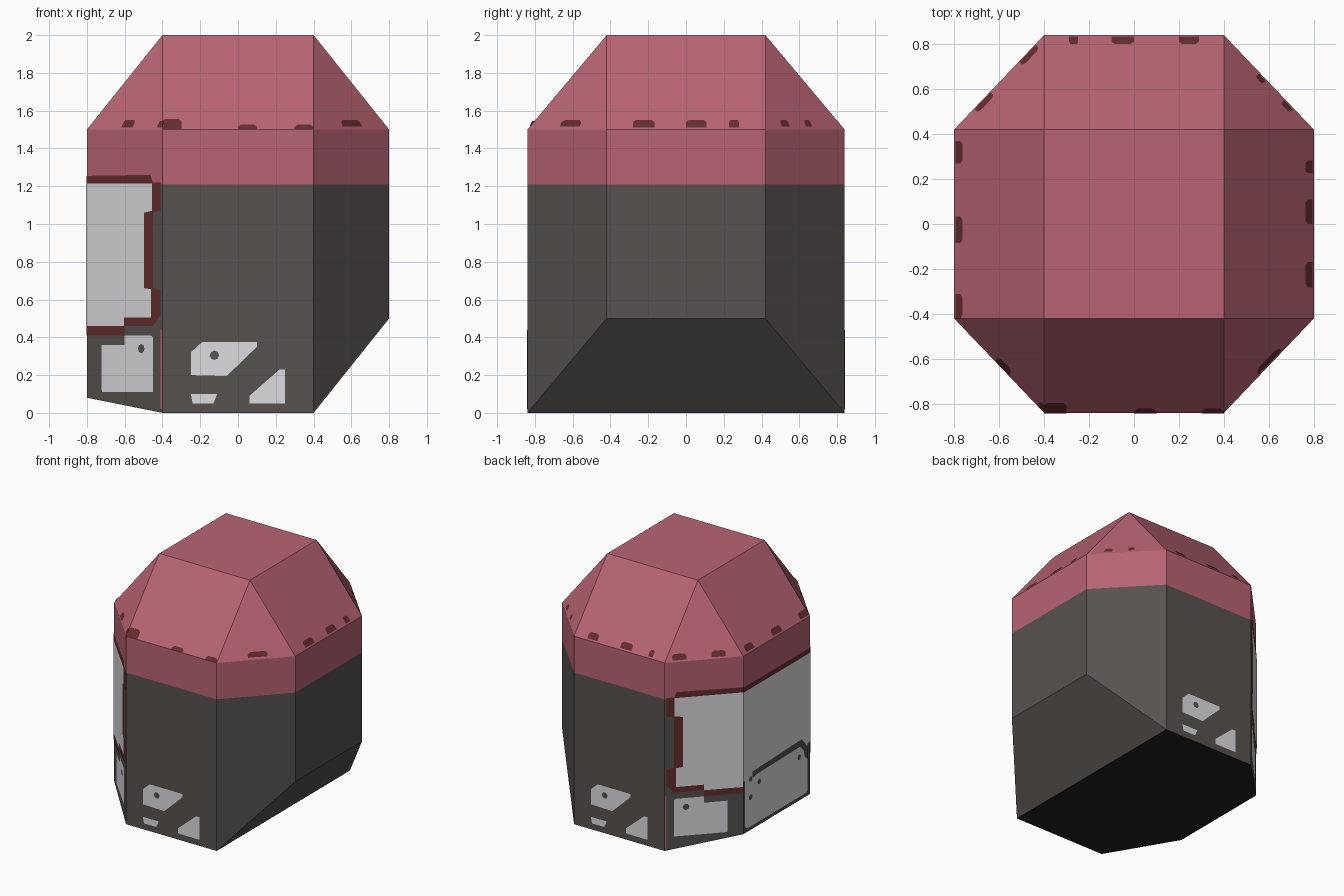
import bpy, math
from mathutils import Vector

if "Cube" in bpy.data.objects:
    bpy.data.objects.remove(bpy.data.objects["Cube"])


def material(name, hexcol):
    m = bpy.data.materials.new(name)
    rgb = [int(hexcol[i:i + 2], 16) / 255 for i in (0, 2, 4)]
    m.diffuse_color = [c / 12.92 if c < 0.04045 else ((c + 0.055) / 1.055) ** 2.4 for c in rgb] + [1]
    m.use_nodes = True
    m.node_tree.nodes["Principled BSDF"].inputs["Base Color"].default_value = m.diffuse_color
    return m


GREY = material("charcoal", "56524f")
PINK = material("dusty_pink", "b86473")
MAROON = material("maroon", "652d2d")
LIGHT = material("light_grey", "dcdce0")
BLACK = material("near_black", "202020")

# Octagonal plan; edge i runs from corner i to corner i + 1, starting at the front
PLAN = [(-.4, -.84), (.4, -.84), (.8, -.42), (.8, .42), (.4, .84), (-.4, .84), (-.8, .42), (-.8, -.42)]
BASE_Z = [0, 0, .5, .5, 0, 0, .08, .08]
BAND_Z, EAVE_Z, TOP_Z = 1.21, 1.5, 2.0


def make(name, verts, faces, mats):
    me = bpy.data.meshes.new(name)
    me.from_pydata(verts, [], faces)
    for m in mats:
        me.materials.append(m)
    me.update()
    ob = bpy.data.objects.new(name, me)
    bpy.context.collection.objects.link(ob)
    return ob


def ring_walls(lo, hi):
    return [(lo + i, lo + (i + 1) % 8, hi + (i + 1) % 8, hi + i) for i in range(8)]


# Lower body with sloped right underside; flat underside is black
verts = [(x, y, z) for (x, y), z in zip(PLAN, BASE_Z)] + [(x, y, BAND_Z) for x, y in PLAN]
body = make("lower_body", verts, ring_walls(0, 8) + [(5, 4, 1, 0), (4, 3, 2, 1), (0, 7, 6, 5)], [GREY, BLACK])
for p in body.data.polygons:
    if p.normal.z < -0.9:
        p.material_index = 1

# Roof: upright band, four trapezoid slopes, four corner triangles, flat top
verts = [(x, y, BAND_Z) for x, y in PLAN] + [(x, y, EAVE_Z) for x, y in PLAN]
verts += [(-.4, -.42, TOP_Z), (.4, -.42, TOP_Z), (.4, .42, TOP_Z), (-.4, .42, TOP_Z)]
faces = ring_walls(0, 8) + [(16, 17, 18, 19)]
for k in range(4):
    a, n = 8 + 2 * k, 16 + (k + 1) % 4
    faces += [(a, a + 1, n, 16 + k), (a + 1, 8 + (2 * k + 2) % 8, n)]
make("roof", verts, faces, [PINK])


# Point on side i: t runs along the edge, z is height, h is the offset outward
def side_point(i, t, z, h):
    a, b = Vector(PLAN[i]), Vector(PLAN[(i + 1) % 8])
    p = a.lerp(b, t)
    d = b - a
    out = Vector((d.y, -d.x)).normalized()
    n = Vector((out.x, out.y, 0))
    pos = Vector((p.x, p.y, z))
    if z >= EAVE_Z:
        mid = (a + b) / 2
        apex = Vector((.4 * (mid.x > 0) - .4 * (mid.x < 0), .42 * (mid.y > 0) - .42 * (mid.y < 0)))
        run = (mid - apex).dot(out)
        pos -= n * run * (z - EAVE_Z) / (TOP_Z - EAVE_Z)
        n = Vector((out.x * .5, out.y * .5, run)).normalized()
    return pos + n * h


def plate(name, i, pts, mat, h=.003):
    ob = make(name, [side_point(i, t, z, h) for t, z in pts], [tuple(range(len(pts)))], [mat])
    d = Vector(PLAN[(i + 1) % 8]) - Vector(PLAN[i])
    if ob.data.polygons[0].normal.dot(Vector((d.y, -d.x, 0))) < 0:
        ob.data.flip_normals()
        ob.data.update()


def dot(name, i, t, z, r, mat, h=.006):
    length = (Vector(PLAN[(i + 1) % 8]) - Vector(PLAN[i])).length
    angles = [math.tau * k / 8 for k in range(8)]
    plate(name, i, [(t + r / length * math.cos(a), z + r * math.sin(a)) for a in angles], mat, h)


def rect(t0, t1, z0, z1):
    return [(t0, z0), (t1, z0), (t1, z1), (t0, z1)]


# Front and back markings
SHAPES = [
    [(-.25, .2), (-.25, .32), (-.19, .375), (.1, .375), (.1, .35), (-.06, .195)],
    [(-.25, .1), (-.11, .1), (-.13, .05), (-.24, .05)],
    [(.06, .05), (.06, .09), (.22, .23), (.25, .23), (.25, .05)],
]
for i, where in ((0, "front"), (4, "back")):
    for s in SHAPES:
        plate(where + "_marking", i, [((x + .4) / .8, z) for x, z in s], LIGHT)
    dot(where + "_rivet", i, .344, .305, .025, GREY)

# Window and lower panel on both left corner sides
FRAME = [(0, 1.255), (.85, 1.26), (.875, 1.22), (.98, 1.22), (.98, 1.07), (.88, 1.06), (.88, .66),
         (.98, .65), (.98, .52), (.88, .46), (.5, .46), (.5, .41), (0, .41)]
PANE = [(0, 1.215), (.875, 1.215), (.875, 1.07), (.77, 1.06), (.77, .66), (.86, .655), (.86, .505),
        (.5, .505), (.5, .46), (0, .46)]
PANEL = [(.2, .12), (.2, .36), (.5, .36), (.5, .41), (.86, .41), (.88, .4), (.88, .11), (.21, .11)]
for i, where, flip in ((7, "front_corner", False), (5, "back_corner", True)):
    def side(pts):
        return [(1 - t if flip else t, z) for t, z in pts]
    plate(where + "_window_frame", i, side(FRAME), MAROON)
    plate(where + "_window", i, side(PANE), LIGHT, .006)
    plate(where + "_panel", i, side(PANEL), LIGHT)
    plate(where + "_trim", i, side(rect(.98, 1, .02, .44)), PINK)
    dot(where + "_rivet", i, side([(.73, .34)])[0][0], .34, .025, GREY)

# Left side window and panel, split by a dark seam
plate("left_window_frame", 6, rect(0, 1, 1.21, 1.25), MAROON)
plate("left_window", 6, rect(0, 1, .5, 1.21), LIGHT)
plate("left_panel", 6, [(.02, .13), (.06, .11), (.94, .11), (.96, .13), (.96, .5), (.02, .5)], LIGHT)
plate("left_seam", 6, [(.13, .49), (.13, .54), (.8, .56), (.87, .56), (.95, .48), (.95, .38), (.91, .41),
                       (.9, .46), (.84, .51), (.2, .5)], GREY, .006)
for t, z in ((.1, .49), (.23, .43), (.1, .345), (.83, .43)):
    dot("left_rivet", 6, t, z, .022, GREY)

# Maroon spots along the eaves: side -> (start, end, bottom, top)
SPOTS = {
    0: [(0, .125, 1.5, 1.555), (.5, .625, 1.5, 1.525), (.875, 1, 1.5, 1.525)],
    1: [(.4, .65, 1.515, 1.55)],
    2: [(.165, .3, 1.51, 1.55), (.5, .63, 1.51, 1.55), (.77, .835, 1.51, 1.55)],
    3: [(.22, .32, 1.515, 1.55), (.525, .6, 1.515, 1.55)],
    4: [(.14, .25, 1.51, 1.55), (.5, .625, 1.51, 1.55), (.81, .86, 1.51, 1.55)],
    5: [(.1, .28, 1.51, 1.55), (.6, .78, 1.51, 1.55)],
    6: [(.06, .18, 1.51, 1.55), (.46, .6, 1.51, 1.55), (.87, 1, 1.51, 1.55)],
    7: [(.45, .6, 1.51, 1.55), (.92, .98, 1.51, 1.545)],
}
for i, spots in SPOTS.items():
    for a, b, lo, hi in spots:
        c = (b - a) * .15
        plate("eave_spot", i, [(a, lo), (b, lo), (b, hi - .012), (b - c, hi), (a + c, hi), (a, hi - .012)], MAROON)
